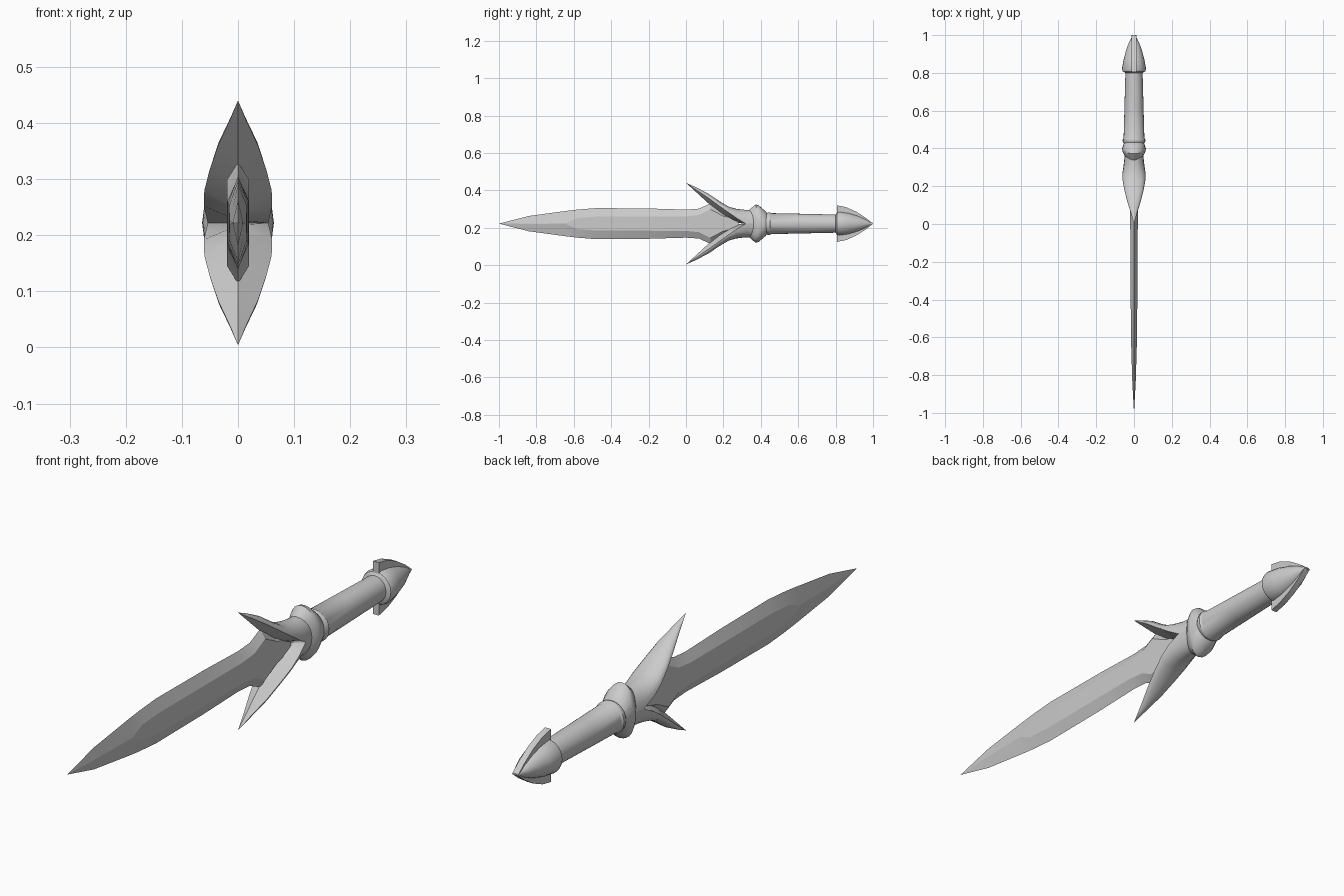
import bpy, bmesh, math

cube = bpy.data.objects.get("Cube")
if cube:
    bpy.data.objects.remove(cube, do_unlink=True)

AXIS_Z = 0.222
GREY = (0.6, 0.6, 0.6, 1)
steel = bpy.data.materials.new("grey steel")
steel.use_nodes = True
steel.diffuse_color = GREY
steel.node_tree.nodes["Principled BSDF"].inputs["Base Color"].default_value = GREY


def loft(name, sections, angle=32):
    """Skin equal-length closed rings of (x, y, z), z measured from the long axis."""
    bm = bmesh.new()
    rings = [[bm.verts.new((x, y, z + AXIS_Z)) for x, y, z in s] for s in sections]
    n = len(rings[0])
    for a, b in zip(rings, rings[1:]):
        for i in range(n):
            j = (i + 1) % n
            bm.faces.new((a[i], a[j], b[j], b[i]))
    bm.faces.new(rings[0])
    bm.faces.new(rings[-1])
    bmesh.ops.remove_doubles(bm, verts=bm.verts, dist=0.0002)
    bmesh.ops.recalc_face_normals(bm, faces=bm.faces)
    mesh = bpy.data.meshes.new(name)
    bm.to_mesh(mesh)
    bm.free()
    mesh.materials.append(steel)
    obj = bpy.data.objects.new(name, mesh)
    bpy.context.collection.objects.link(obj)
    bpy.ops.object.select_all(action='DESELECT')
    obj.select_set(True)
    bpy.context.view_layer.objects.active = obj
    bpy.ops.object.shade_smooth_by_angle(angle=math.radians(angle))
    return obj


def oval(y, rx, rz, bend=0.0, n=24):
    """Elliptical ring; bend pushes the left and right sides back along y."""
    angles = [2 * math.pi * i / n for i in range(n)]
    return [(rx * math.cos(a), y + bend * math.cos(a) ** 2, rz * math.sin(a)) for a in angles]


# Blade: flat-sided hexagonal section (y, half thickness, half flat, half height)
blade = [(-1, 0, 0, 0), (-0.84, 0.009, 0.001, 0.041), (-0.64, 0.015, 0.003, 0.068),
         (-0.58, 0.016, 0.03, 0.075), (-0.48, 0.017, 0.037, 0.083), (-0.2, 0.019, 0.038, 0.081),
         (0, 0.02, 0.039, 0.075), (0.07, 0.02, 0.046, 0.08), (0.13, 0.02, 0.076, 0.108),
         (0.2, 0.02, 0.04, 0.06), (0.28, 0.02, 0.02, 0.03)]
loft("blade", [[(0, y, h), (t, y, f), (t, y, -f), (0, y, -h), (-t, y, -f), (-t, y, f)]
               for y, t, f, h in blade], 12)

# Guard prongs: rounded outside, keeled inside (y, outer, side edge, keel, half width)
prong = [(0, 0.218, 0.218, 0.218, 0), (0.05, 0.196, 0.184, 0.172, 0.014),
         (0.12, 0.16, 0.137, 0.108, 0.036), (0.18, 0.119, 0.093, 0.058, 0.051),
         (0.23, 0.09, 0.058, 0.022, 0.06), (0.27, 0.079, 0.03, 0.004, 0.061),
         (0.32, 0.073, 0, 0, 0.054), (0.39, 0.075, 0, 0, 0.046)]


def prong_section(y, outer, edge, keel, w, side):
    arc = [math.pi * i / 10 for i in range(11)]
    pts = [(w * math.cos(a), y, side * (edge + (outer - edge) * math.sin(a))) for a in arc]
    return pts + [(0, y, side * keel)]


for name, side in (("upper_prong", 1), ("lower_prong", -1)):
    loft(name, [prong_section(*row, side) for row in prong])

# Collar, saddle-bent toward the grip on its left and right
collar = [(0.335, 0.046, 0.07), (0.355, 0.056, 0.088), (0.372, 0.061, 0.102),
          (0.388, 0.063, 0.098), (0.428, 0.053, 0.064), (0.436, 0.045, 0.05)]
loft("collar", [oval(y, rx, rz, 0.022 * (0.436 - y) / 0.1) for y, rx, rz in collar])

# Grip with a raised lip at its front end
grip = [(0.42, 0.05, 0.05), (0.438, 0.06, 0.06), (0.448, 0.06, 0.06), (0.455, 0.055, 0.056),
        (0.6, 0.051, 0.053), (0.82, 0.045, 0.048)]
loft("grip", [oval(*row) for row in grip])

# Pommel dome
pommel = [(0.8, 0.045, 0.048), (0.808, 0.06, 0.06), (0.82, 0.064, 0.064), (0.87, 0.055, 0.057),
          (0.92, 0.042, 0.042), (0.96, 0.027, 0.025), (0.998, 0.008, 0.004)]
loft("pommel", [oval(*row) for row in pommel])

# Pommel fins: one plate wrapped over the dome, above and below (y, height)
fin = [(0.806, 0.04), (0.806, 0.098), (0.855, 0.088), (0.91, 0.064), (0.96, 0.032), (1, 0), (0.95, 0)]
for name, side in (("upper_fin", 1), ("lower_fin", -1)):
    loft(name, [[(x, y, side * h) for y, h in fin] for x in (-0.012, 0.012)])
